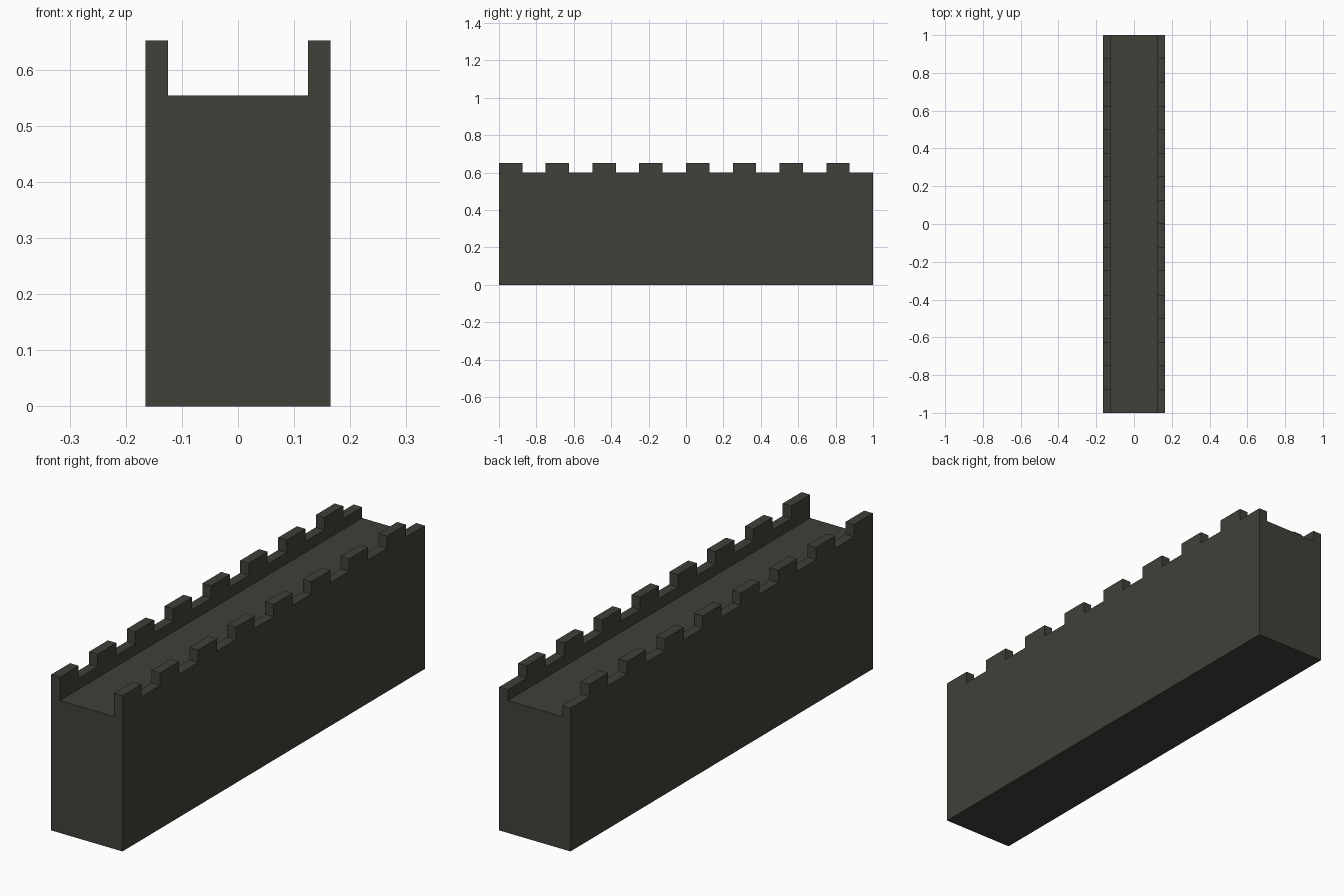
import bpy
import bmesh
import math

old = bpy.data.objects.get("Cube")
if old:
    bpy.data.objects.remove(old, do_unlink=True)

HALF_WIDTH, INNER = 0.165, 0.125
DECK, PARAPET, MERLON = 0.554, 0.60, 0.652
BAYS = 16

stone = bpy.data.materials.new("dark grey stone")
stone.use_nodes = True
colour = (0.052, 0.052, 0.042, 1)
stone.diffuse_color = colour
shader = next(n for n in stone.node_tree.nodes if n.type == "BSDF_PRINCIPLED")
shader.inputs["Base Color"].default_value = colour

# Channel-shaped wall section: solid core, walkway and two low parapets
half = [(HALF_WIDTH, 0), (HALF_WIDTH, PARAPET), (INNER, PARAPET), (INNER, DECK)]
section = half + [(-x, z) for x, z in reversed(half)]

bm = bmesh.new()
rings = [[bm.verts.new((x, -1 + 2 * i / BAYS, z)) for x, z in section]
         for i in range(BAYS + 1)]
bm.faces.new(rings[0])
bm.faces.new(rings[-1])
merlon_bases = []
for bay, (a, b) in enumerate(zip(rings, rings[1:])):
    for k in range(len(section)):
        n = (k + 1) % len(section)
        face = bm.faces.new((a[k], a[n], b[n], b[k]))
        on_parapet = all(abs(v.co.z - PARAPET) < 1e-4 for v in face.verts)
        if on_parapet and bay % 2 == 0:
            merlon_bases.append(face)

# Merlons raised from every second bay of both parapets
raised = bmesh.ops.extrude_discrete_faces(bm, faces=merlon_bases)["faces"]
for face in raised:
    for v in face.verts:
        v.co.z = MERLON

# Merge flat areas into clean single faces
bmesh.ops.remove_doubles(bm, verts=bm.verts, dist=1e-5)
bmesh.ops.recalc_face_normals(bm, faces=bm.faces)
bmesh.ops.dissolve_limit(bm, angle_limit=math.radians(1),
                         verts=bm.verts, edges=bm.edges)

mesh = bpy.data.meshes.new("battlement_wall")
bm.to_mesh(mesh)
bm.free()
mesh.materials.append(stone)
wall = bpy.data.objects.new("battlement_wall", mesh)
bpy.context.collection.objects.link(wall)
